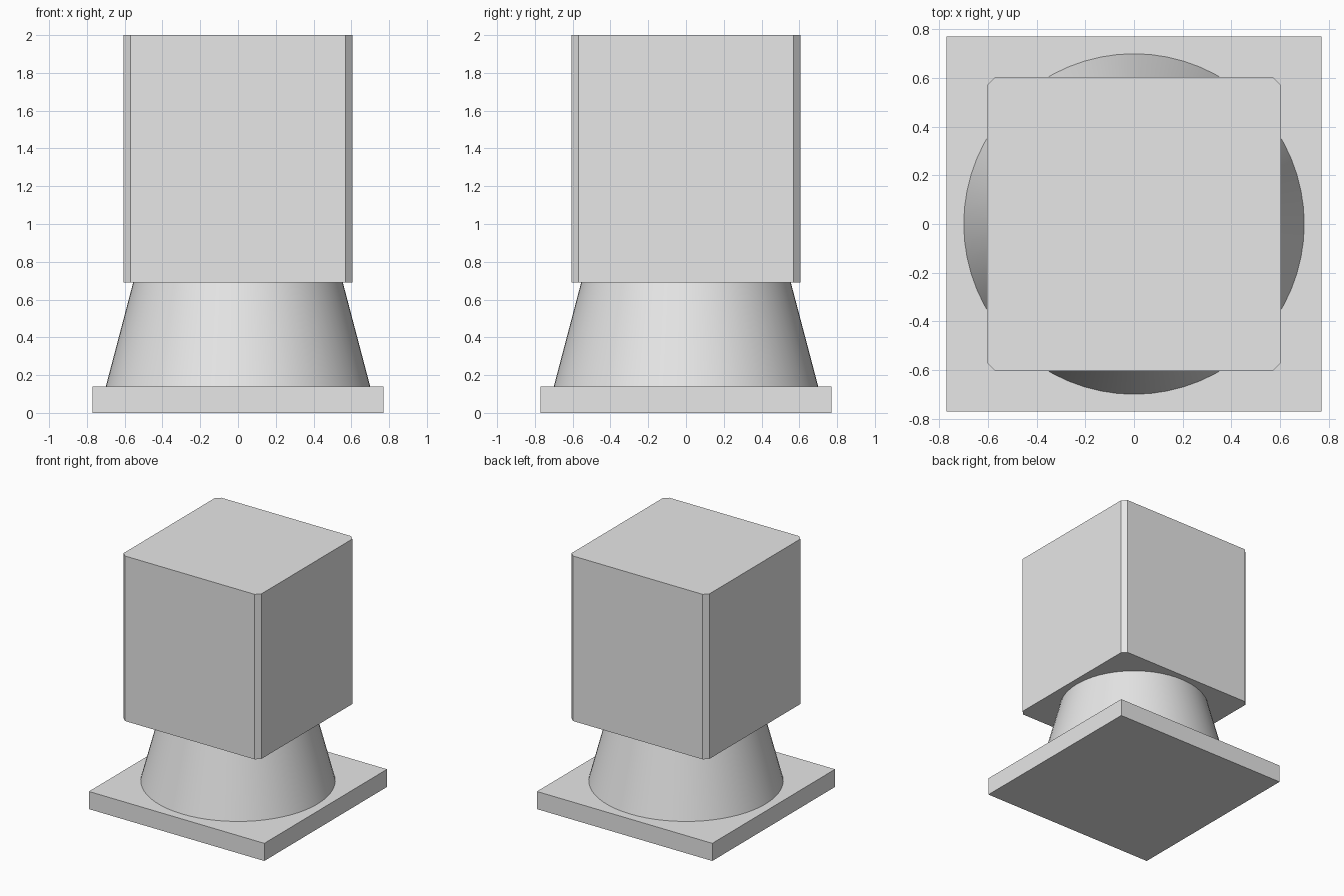
import bpy, bmesh
from math import radians

cube = bpy.data.objects.get("Cube")
if cube:
    bpy.data.objects.remove(cube, do_unlink=True)

# One plain grey for every part
GREY = (0.8, 0.8, 0.8, 1)
grey = bpy.data.materials.new("light_grey")
grey.use_nodes = True
grey.diffuse_color = GREY
grey.node_tree.nodes["Principled BSDF"].inputs["Base Color"].default_value = GREY

BASE_TOP, NECK_TOP, TOP = 0.14, 0.69, 2.0


def box(name, width, bottom, top, chamfer=0):
    """Square block, with its upright edges optionally chamfered."""
    bpy.ops.mesh.primitive_cube_add(size=1, location=(0, 0, (bottom + top) / 2))
    ob = bpy.context.object
    ob.name = name
    ob.data.materials.append(grey)
    bm = bmesh.new()
    bm.from_mesh(ob.data)
    bmesh.ops.scale(bm, vec=(width, width, top - bottom), verts=bm.verts)
    if chamfer:
        upright = [e for e in bm.edges
                   if abs(e.verts[0].co.z - e.verts[1].co.z) > 0.1]
        bmesh.ops.bevel(bm, geom=upright, offset=chamfer, segments=1,
                        affect='EDGES')
    bm.to_mesh(ob.data)
    bm.free()
    return ob


# Square plinth and chamfered upper block
box("base_plate", 1.54, 0, BASE_TOP)
box("upper_block", 1.21, NECK_TOP, TOP, chamfer=0.035)

# Tapered round neck between them
bpy.ops.mesh.primitive_cone_add(vertices=64, radius1=0.70, radius2=0.555,
                                depth=NECK_TOP - BASE_TOP,
                                location=(0, 0, (BASE_TOP + NECK_TOP) / 2))
neck = bpy.context.object
neck.name = "tapered_neck"
neck.data.materials.append(grey)
bpy.ops.object.shade_smooth_by_angle(angle=radians(30))
